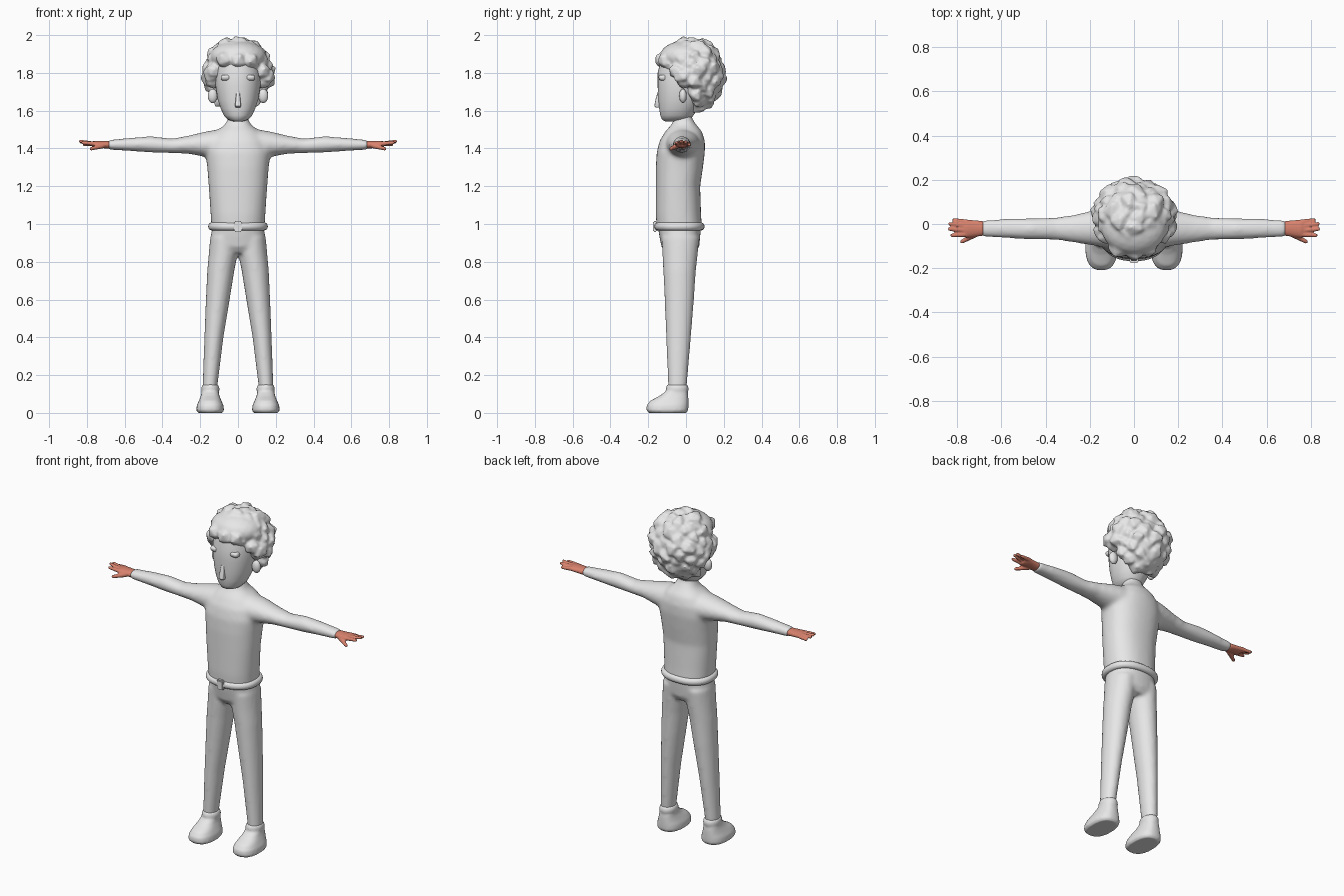
import bpy, bmesh, math, random
from mathutils import Vector, Matrix, Euler

random.seed(4)
if "Cube" in bpy.data.objects:
    bpy.data.objects.remove(bpy.data.objects["Cube"])


def material(name, rgb):
    mat = bpy.data.materials.new(name)
    mat.use_nodes = True
    mat.diffuse_color = (*rgb, 1)
    bsdf = next(n for n in mat.node_tree.nodes if n.type == 'BSDF_PRINCIPLED')
    bsdf.inputs["Base Color"].default_value = (*rgb, 1)
    return mat


GREY = material("light grey", (0.8, 0.8, 0.8))
SKIN = material("warm skin", (0.68, 0.22, 0.15))


def loft(bm, stations, axis='z', side=1, power=2.0, n=32):
    """Join oval rings; each station is (a0, a1, b0, b1, position on axis)."""
    rings = []
    for a0, a1, b0, b1, p in stations:
        ring = []
        for i in range(n):
            t = 2 * math.pi * i / n
            c, s = math.cos(t), math.sin(t)
            c = math.copysign(abs(c) ** (2 / power), c)
            s = math.copysign(abs(s) ** (2 / power), s)
            a = (a0 + a1) / 2 + c * (a1 - a0) / 2
            b = (b0 + b1) / 2 + s * (b1 - b0) / 2
            x, y, z = (a, b, p) if axis == 'z' else (p, a, b)
            ring.append(bm.verts.new((x * side, y, z)))
        rings.append(ring)
    for low, high in zip(rings, rings[1:]):
        for i in range(n):
            j = (i + 1) % n
            bm.faces.new((low[i], low[j], high[j], high[i]))
    bm.faces.new(rings[0][::-1])
    bm.faces.new(rings[-1])


def centred(rows):
    return [(-h, h, y0, y1, z) for h, y0, y1, z in rows]


def ball(bm, centre, radii, detail=3, turn=(0, 0, 0)):
    m = Matrix.LocRotScale(Vector(centre), Euler(turn), Vector(radii))
    bmesh.ops.create_icosphere(bm, subdivisions=detail, radius=1, matrix=m)


def finger(bm, start, end, r0, r1):
    start, end = Vector(start), Vector(end)
    d = end - start
    m = Matrix.Translation((start + end) / 2) @ d.to_track_quat('Z', 'Y').to_matrix().to_4x4()
    bmesh.ops.create_cone(bm, cap_ends=True, segments=12, radius1=r0, radius2=r1,
                          depth=d.length, matrix=m)
    ball(bm, end, (r1, r1, r1), 2)


def finish(name, bm, mat=GREY, voxel=0, smooth=6):
    """Turn the mesh into an object, fusing overlapping pieces if voxel is set."""
    bmesh.ops.recalc_face_normals(bm, faces=bm.faces)
    mesh = bpy.data.meshes.new(name)
    bm.to_mesh(mesh)
    bm.free()
    mesh.materials.append(mat)
    ob = bpy.data.objects.new(name, mesh)
    bpy.context.collection.objects.link(ob)
    if voxel:
        fuse = ob.modifiers.new("fuse", 'REMESH')
        fuse.mode = 'VOXEL'
        fuse.voxel_size = voxel
        fuse.use_smooth_shade = True
        soft = ob.modifiers.new("soften", 'SMOOTH')
        soft.iterations = smooth
    else:
        bpy.ops.object.select_all(action='DESELECT')
        bpy.context.view_layer.objects.active = ob
        ob.select_set(True)
        bpy.ops.object.shade_smooth_by_angle(angle=math.radians(50))
    return ob


# Sweater: torso, neck and both sleeves fused together
bm = bmesh.new()
loft(bm, centred([
    (.140, -.155, .085, .97), (.145, -.160, .08, 1.05), (.155, -.160, .075, 1.2),
    (.163, -.160, .09, 1.3), (.172, -.155, .10, 1.38), (.155, -.140, .10, 1.44),
    (.118, -.110, .085, 1.49), (.070, -.078, .055, 1.525), (.052, -.062, .032, 1.56),
    (.050, -.060, .03, 1.62)]), power=2.3)
for side in (1, -1):
    loft(bm, [
        (-.115, .080, 1.330, 1.505, .08), (-.100, .065, 1.355, 1.490, .17),
        (-.084, .042, 1.373, 1.466, .27), (-.072, .030, 1.375, 1.452, .35),
        (-.070, .026, 1.378, 1.465, .46), (-.066, .025, 1.385, 1.458, .55),
        (-.058, .018, 1.393, 1.445, .69)], axis='x', side=side)
finish("sweater", bm, voxel=.011, smooth=10)

# Trousers: hips and two tapered legs
bm = bmesh.new()
loft(bm, centred([
    (.135, -.150, .08, .99), (.145, -.140, .075, .93),
    (.149, -.130, .07, .88), (.125, -.105, .05, .845)]), power=2.3)
for side in (1, -1):
    loft(bm, [
        (0, .147, -.130, .070, .93), (.002, .155, -.125, .062, .84),
        (.020, .163, -.120, .052, .75), (.044, .170, -.113, .042, .60),
        (.077, .178, -.105, .026, .40), (.108, .187, -.095, .005, .15),
        (.110, .187, -.095, .0, .12)], side=side)
finish("trousers", bm, voxel=.010)

# Belt with a rounded edge, and its buckle
bm = bmesh.new()
rows = []
for i in range(9):
    t = math.pi * (i / 8 - .5)
    grow = .018 * math.cos(t)
    rows.append((.140 + grow, -.150 - grow, .08 + grow, .987 + .021 * math.sin(t)))
loft(bm, centred(rows), power=2.3, n=48)
finish("belt", bm)

bm = bmesh.new()
bmesh.ops.create_cube(bm, size=1, matrix=Matrix.LocRotScale(
    Vector((0, -.164, .987)), None, Vector((.042, .024, .058))))
bmesh.ops.bevel(bm, geom=bm.edges[:], offset=.006, segments=2, affect='EDGES')
finish("buckle", bm)

for side, label in ((1, "left"), (-1, "right")):
    # Shoe with a raised ankle collar
    bm = bmesh.new()
    loft(bm, [
        (.082, .212, -.198, .002, 0), (.074, .221, -.210, .012, .014),
        (.077, .218, -.208, .013, .040), (.088, .207, -.188, .013, .065),
        (.098, .197, -.140, .012, .090), (.103, .191, -.105, .008, .115)],
        side=side, power=2.5)
    loft(bm, [
        (.106, .190, -.098, .006, .105), (.098, .194, -.106, .014, .118),
        (.098, .194, -.106, .014, .134), (.106, .188, -.100, .006, .150)], side=side)
    finish(label + "_shoe", bm, voxel=.007, smooth=4)

    # Hand: palm, four fingers and a thumb
    bm = bmesh.new()
    loft(bm, [
        (-.053, .013, 1.398, 1.440, .68), (-.058, .017, 1.402, 1.440, .72),
        (-.062, .020, 1.405, 1.441, .755), (-.055, .015, 1.410, 1.436, .775)],
        axis='x', side=side)
    for y, tip_x, tip_y, tip_z in ((.009, .820, .018, 1.420), (-.010, .838, .001, 1.434),
                                   (-.029, .840, -.023, 1.438), (-.047, .828, -.051, 1.430)):
        finger(bm, (side * .755, y, 1.424), (side * (tip_x - .006), tip_y, tip_z), .012, .0085)
    finger(bm, (side * .715, -.045, 1.415), (side * .778, -.080, 1.398), .015, .009)
    finish(label + "_hand", bm, SKIN, voxel=.0045, smooth=3)

    # Ear
    bm = bmesh.new()
    ball(bm, (side * .134, -.016, 1.678), (.026, .020, .038))
    finish(label + "_ear", bm)

    # Heavy-lidded eye
    bm = bmesh.new()
    loft(bm, [
        (.046, .084, -.136, -.10, 1.761), (.041, .089, -.142, -.10, 1.766),
        (.040, .091, -.145, -.10, 1.776), (.042, .089, -.144, -.10, 1.784),
        (.047, .083, -.137, -.10, 1.790)], side=side, power=3)
    finish(label + "_eye", bm)

# Head
bm = bmesh.new()
loft(bm, centred([
    (.025, -.110, 0, 1.543), (.055, -.127, .02, 1.553), (.075, -.136, .04, 1.575),
    (.091, -.142, .06, 1.61), (.108, -.147, .09, 1.66), (.119, -.150, .11, 1.73),
    (.122, -.150, .13, 1.80), (.110, -.130, .13, 1.88)]), power=2.15, n=40)
finish("head", bm)

# Nose wedge
bm = bmesh.new()
loft(bm, centred([
    (.012, -.160, -.11, 1.617), (.016, -.168, -.11, 1.625),
    (.013, -.161, -.11, 1.66), (.009, -.150, -.11, 1.70)]), power=5)
finish("nose", bm)

# Curly hair: core masses covered in crumpled curls, left open over the face
bm = bmesh.new()
ball(bm, (0, .07, 1.785), (.150, .115, .185))
ball(bm, (0, -.01, 1.885), (.150, .130, .085))
count = 95
for i in range(count):
    h = 1 - 2 * (i + .5) / count
    t = i * math.pi * (3 - math.sqrt(5))
    w = math.sqrt(1 - h * h)
    x, y, z = .153 * w * math.cos(t), .030 + .137 * w * math.sin(t), 1.79 + .165 * h
    if z < 1.84 and y < -.045 or z < 1.75 and y < .03:
        continue
    r = random.uniform(.038, .058)
    turn = [random.uniform(0, math.pi) for _ in range(3)]
    ball(bm, (x, y, z), (r, r * .85, r * 1.15), 1, turn)
# Fringe and side locks framing the face
for x, y, z, r in ((0, -.115, 1.865, .052), (.06, -.105, 1.865, .048), (-.07, -.105, 1.87, .05),
                   (.125, -.05, 1.81, .045), (-.125, -.05, 1.81, .045),
                   (.135, -.01, 1.755, .042), (-.135, -.01, 1.755, .042)):
    ball(bm, (x, y, z), (r, r, r * 1.1), 1, (x * 9, y * 9, z))
finish("hair", bm, voxel=.008, smooth=4)
